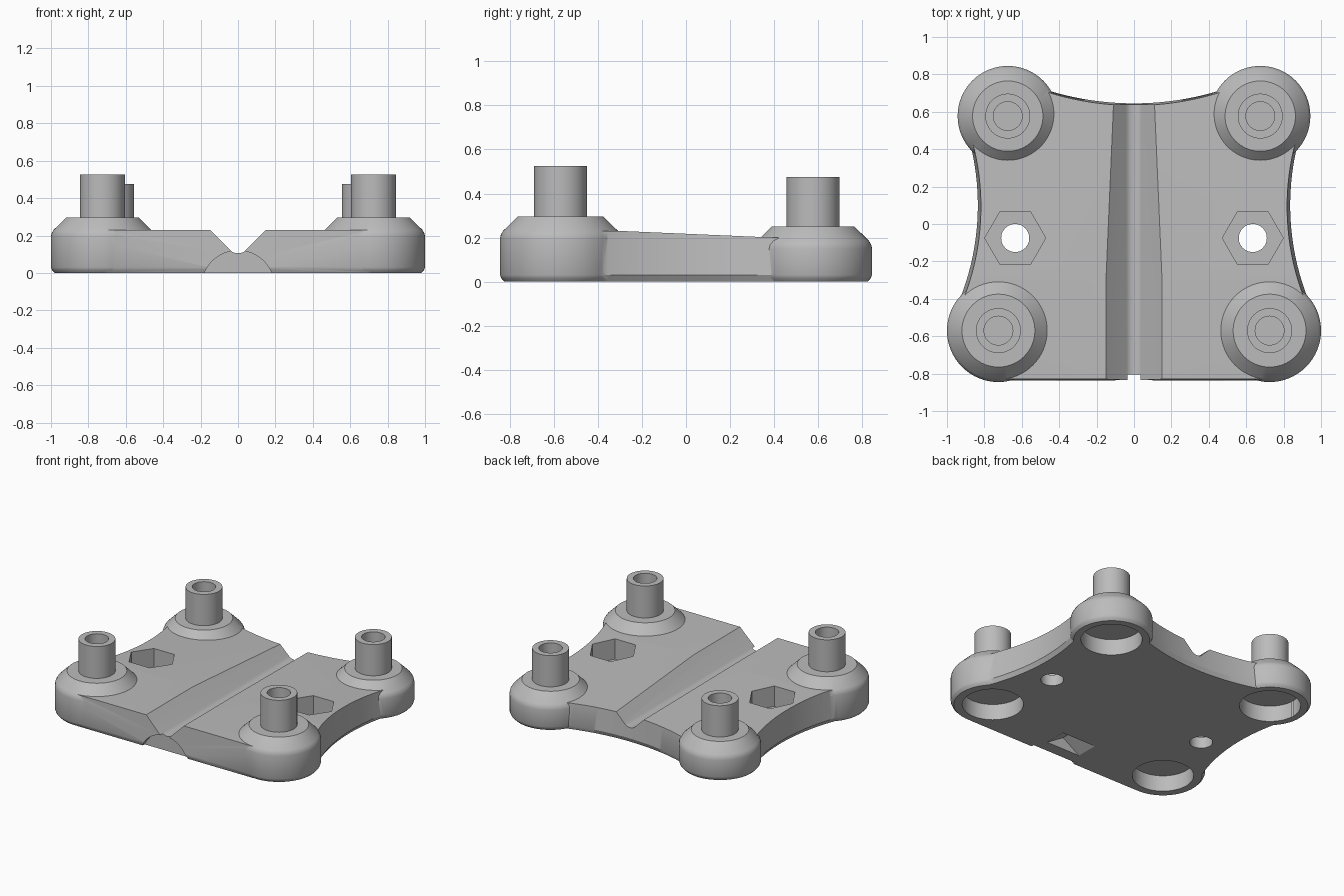
import bpy
import bmesh
import math
from mathutils import Vector

if "Cube" in bpy.data.objects:
    bpy.data.objects.remove(bpy.data.objects["Cube"], do_unlink=True)

grey = bpy.data.materials.new("light grey plastic")
grey.use_nodes = True
grey.diffuse_color = (0.5, 0.5, 0.5, 1)
grey.node_tree.nodes["Principled BSDF"].inputs["Base Color"].default_value = grey.diffuse_color


def finish(name, bm, loc=(0, 0, 0)):
    bmesh.ops.recalc_face_normals(bm, faces=bm.faces)
    mesh = bpy.data.meshes.new(name)
    bm.to_mesh(mesh)
    bm.free()
    mesh.materials.append(grey)
    obj = bpy.data.objects.new(name, mesh)
    obj.location = loc
    bpy.context.collection.objects.link(obj)
    return obj


def lathe(name, profile, loc, steps=64):
    """Spin an (r, z) profile about the z axis."""
    bm = bmesh.new()
    verts = [bm.verts.new((r, 0, z)) for r, z in profile]
    edges = [bm.edges.new(pair) for pair in zip(verts, verts[1:])]
    bmesh.ops.spin(bm, geom=verts + edges, cent=(0, 0, 0), axis=(0, 0, 1),
                   angle=math.tau, steps=steps)
    bmesh.ops.remove_doubles(bm, verts=bm.verts, dist=0.0001)
    return finish(name, bm, loc)


def loft(name, rings):
    """Join equal rings of points into a closed solid."""
    bm = bmesh.new()
    loops = [[bm.verts.new(p) for p in ring] for ring in rings]
    n = len(loops[0])
    bm.faces.new(loops[0])
    bm.faces.new(loops[-1])
    for a, b in zip(loops, loops[1:]):
        for i in range(n):
            j = (i + 1) % n
            bm.faces.new((a[i], a[j], b[j], b[i]))
    return finish(name, bm)


def along_y(name, outline, y0, y1):
    return loft(name, [[(x, y, z) for x, z in outline] for y in (y0, y1)])


def cylinder(name, x, y, z0, z1, r, sides=48):
    return lathe(name, [(0, z0), (r, z0), (r, z1), (0, z1)], (x, y, 0), sides)


def combine(target, tool, operation):
    mod = target.modifiers.new(operation.lower(), "BOOLEAN")
    mod.operation = operation
    mod.solver = "EXACT"
    mod.object = tool
    bpy.context.view_layer.update()
    with bpy.context.temp_override(object=target, active_object=target):
        bpy.ops.object.modifier_apply(modifier=mod.name)
    bpy.data.objects.remove(tool, do_unlink=True)


# Plate outline: straight front, shallow concave arcs on the sides and back
steps = 20
half = [(0.72, -0.838), (0.85, -0.57)]
for i in range(steps + 1):
    y = -0.45 + 0.95 * i / steps
    half.append((2.195 - math.sqrt(1.36 ** 2 - (y - 0.1) ** 2), y))
half.append((0.8, 0.65))
for i in range(steps):
    x = 0.5 * (1 - i / steps)
    half.append((x, 2.215 - math.sqrt(1.57 ** 2 - x * x)))
outline = half + [(0, 0.645)] + [(-x, y) for x, y in reversed(half)]


def plate_ring(z, side, front):
    return [(x * side, y * (side if y > 0 else front), z) for x, y in outline]


plate = loft("base_plate", [plate_ring(0, 0.978, 0.985),
                            plate_ring(0.03, 1, 1),
                            plate_ring(0.23, 0.978, 0.99)])

# The rear of the top slopes down gently
bm = bmesh.new()
bm.from_mesh(plate.data)
bmesh.ops.bisect_plane(bm, geom=bm.verts[:] + bm.edges[:] + bm.faces[:],
                       plane_co=(0, -0.3, 0.23), plane_no=Vector((0, 0.043, 1)).normalized(),
                       clear_outer=True)
bmesh.ops.holes_fill(bm, edges=[e for e in bm.edges if e.is_boundary])
bmesh.ops.recalc_face_normals(bm, faces=bm.faces)
bm.to_mesh(plate.data)
bm.free()

# Corner bosses with a chamfered shoulder, and the hollow posts on them
corners = [("front", 0.725, -0.57, 0.275, 0.295, 0.525),
           ("rear", 0.675, 0.577, 0.268, 0.25, 0.475)]
for end, cx, cy, r, top, post_top in corners:
    for side, s in (("left", 1), ("right", -1)):
        boss = lathe("boss", [(0, 0), (r - 0.02, 0), (r - 0.006, 0.015), (r, 0.03),
                              (r, top - 0.1), (r - 0.004, top - 0.082),
                              (r - 0.014, top - 0.065), (r - 0.08, top), (0, top)],
                     (s * cx, cy, 0))
        combine(plate, boss, "UNION")
        low, floor = top - 0.02, top + 0.01
        lathe(f"{end}_{side}_post",
              [(0, low), (0.12, low), (0.12, post_top), (0.077, post_top),
               (0.077, floor), (0, floor)], (s * cx, cy, 0), 48)

# Round foot pockets under the bosses, nut pockets and screw holes
for s in (1, -1):
    for end, cx, cy, r, top, post_top in corners:
        combine(plate, cylinder("foot_cut", s * cx, cy, -0.1, 0.115, 0.2, 64), "DIFFERENCE")
    combine(plate, cylinder("nut_cut", s * 0.635, -0.075, 0.08, 0.4, 0.163, 6), "DIFFERENCE")
    combine(plate, cylinder("screw_cut", s * 0.635, -0.075, -0.1, 0.3, 0.075), "DIFFERENCE")

# Groove down the middle with a rounded bottom
right = [(0.27, 0.35), (0.04, 0.12), (0.03, 0.112), (0.016, 0.107)]
groove = right + [(0, 0.105)] + [(-x, z) for x, z in reversed(right)]
combine(plate, along_y("groove_cut", groove, -1, 1), "DIFFERENCE")

# Round recess in the front edge
arc = [(0.195 * math.cos(a), 0.195 * math.sin(a) - 0.075)
       for a in (math.tau * i / 64 for i in range(64))]
combine(plate, along_y("front_cut", arc, -1, -0.805), "DIFFERENCE")

# Wedge-shaped slot in the underside
wedge = [(-0.135, -0.02), (0.135, -0.02), (0.135, 0), (0, 0.085), (-0.135, 0)]
combine(plate, along_y("slot_cut", wedge, -0.72, -0.56), "DIFFERENCE")

# Smooth the round surfaces and keep the edges sharp
for obj in bpy.context.scene.objects:
    obj.select_set(obj.type == "MESH")
bpy.context.view_layer.objects.active = plate
bpy.ops.object.shade_smooth_by_angle(angle=math.radians(28))
